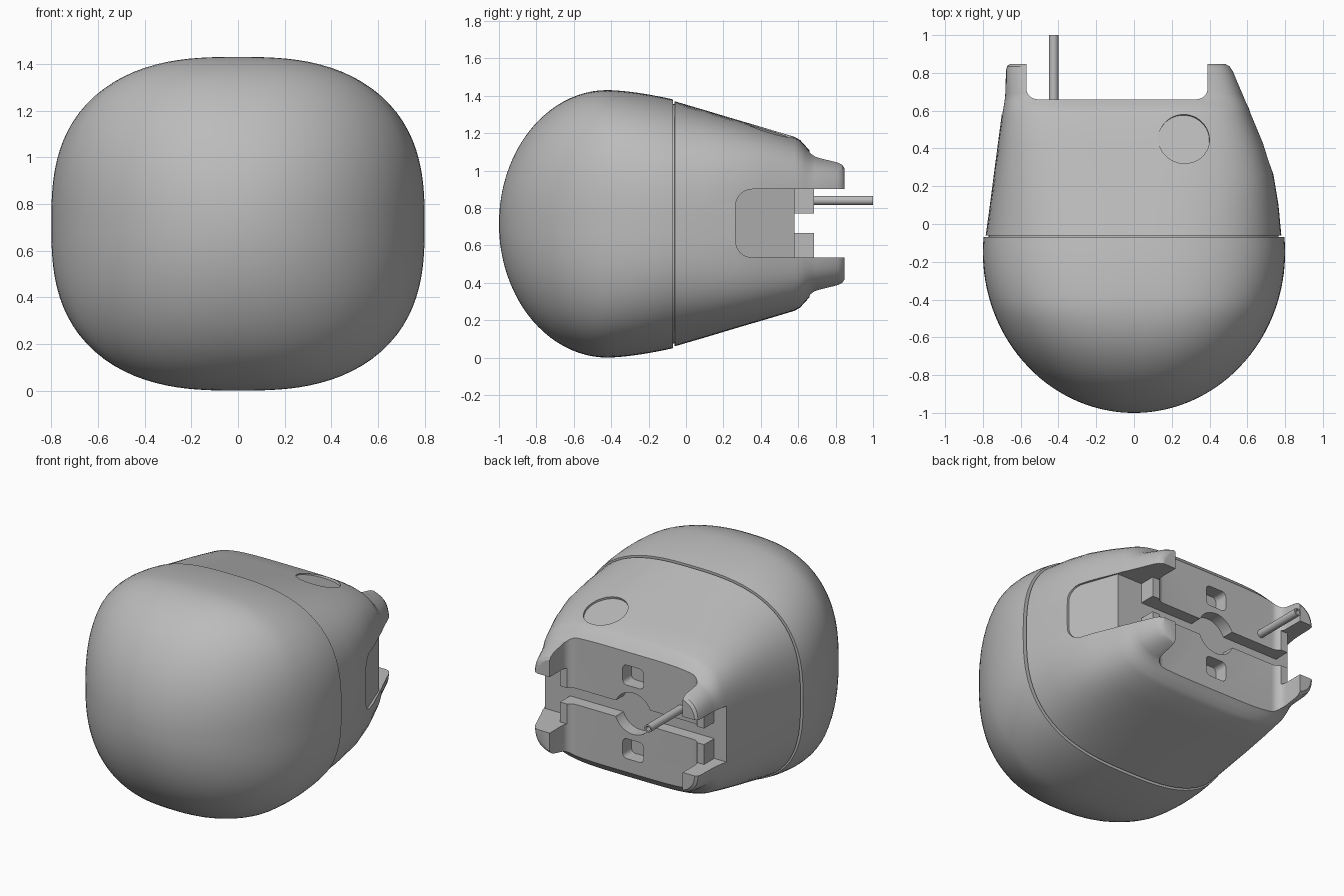
import bpy, bmesh, math
from mathutils import Matrix, Vector

cube = bpy.data.objects.get("Cube")
if cube:
    bpy.data.objects.remove(cube, do_unlink=True)

ZC = 0.715   # height of the centre line
SEG = 112

grey = bpy.data.materials.new("plain grey")
grey.use_nodes = True
grey.diffuse_color = (0.5, 0.5, 0.5, 1)
grey.node_tree.nodes["Principled BSDF"].inputs["Base Color"].default_value = (0.5, 0.5, 0.5, 1)


def finish(name, bm):
    bmesh.ops.recalc_face_normals(bm, faces=bm.faces)
    mesh = bpy.data.meshes.new(name)
    bm.to_mesh(mesh)
    bm.free()
    mesh.materials.append(grey)
    ob = bpy.data.objects.new(name, mesh)
    bpy.context.collection.objects.link(ob)
    return ob


def loft(name, rings):
    """Skin superellipse sections: (y, x_min, x_max, half_height, exponent)."""
    bm = bmesh.new()
    loops = []
    for y, x0, x1, h, n in rings:
        loop = []
        for i in range(SEG):
            a = 2 * math.pi * i / SEG
            c, s = math.cos(a), math.sin(a)
            r = (abs(c) ** n + abs(s) ** n) ** (-1 / n)
            loop.append(bm.verts.new(((x0 + x1) / 2 + (x1 - x0) / 2 * r * c, y, ZC + h * r * s)))
        loops.append(loop)
    for a, b in zip(loops, loops[1:]):
        for i in range(SEG):
            j = (i + 1) % SEG
            bm.faces.new((a[i], a[j], b[j], b[i]))
    bm.faces.new(loops[0])
    bm.faces.new(loops[-1])
    return finish(name, bm)


def box(name, lo, hi, axis=None, radius=0, front_only=False, shear=0):
    """Box between two corners; edges along one axis may be rounded."""
    bm = bmesh.new()
    bmesh.ops.create_cube(bm, size=1)
    lo, hi = Vector(lo), Vector(hi)
    for v in bm.verts:
        v.co = Vector([lo[k] + (v.co[k] + 0.5) * (hi[k] - lo[k]) for k in range(3)])
    if axis is not None:
        edges = [e for e in bm.edges
                 if abs(e.verts[0].co[axis] - e.verts[1].co[axis]) > 1e-5
                 and (not front_only or e.verts[0].co.y < lo.y + 1e-4)]
        bmesh.ops.bevel(bm, geom=edges, offset=radius, segments=8, profile=0.5, affect='EDGES')
    for v in bm.verts:
        v.co.x += shear * (v.co.y - lo.y)
    return finish(name, bm)


def cylinder(name, radius, depth, matrix):
    bm = bmesh.new()
    bmesh.ops.create_cone(bm, cap_ends=True, segments=64, radius1=radius, radius2=radius,
                          depth=depth, matrix=matrix)
    return finish(name, bm)


def cut(target, cutter):
    cutter.hide_render = True
    mod = target.modifiers.new("cut", 'BOOLEAN')
    mod.operation = 'DIFFERENCE'
    mod.solver = 'EXACT'
    mod.object = cutter
    bpy.context.view_layer.objects.active = target
    bpy.ops.object.modifier_apply(modifier=mod.name)
    bpy.data.objects.remove(cutter, do_unlink=True)


def smooth(ob):
    bpy.ops.object.select_all(action='DESELECT')
    ob.select_set(True)
    bpy.context.view_layer.objects.active = ob
    bpy.ops.object.shade_smooth_by_angle(angle=math.radians(28))


# Rounded front dome
rings = []
for i in range(1, 37):
    t = i / 36
    y = -1 + 0.93 * t ** 2 if t < 0.5 else -0.7675 + 0.6975 * (t - 0.5) / 0.5
    w = 0.8 * math.sqrt(1 - ((y + 0.15) / 0.85) ** 2)
    if y < -0.42:
        h = 0.715 * math.sqrt(1 - ((y + 0.42) / 0.58) ** 2)
    else:
        h = 0.715 - 0.05 * ((y + 0.42) / 0.35) ** 1.6
    n = 2.15 + 0.6 * min(1, (y + 1) / 0.55)
    rings.append((y, -w, w, h, n))
dome = loft("front_dome", rings)

# Tapered rear housing with a thin seam behind the dome
key = [(-0.06, -0.785, 0.78, 0.655, 2.8), (0.1, -0.763, 0.765, 0.608, 3.1),
       (0.27, -0.741, 0.737, 0.557, 3.5), (0.43, -0.72, 0.685, 0.51, 3.9),
       (0.58, -0.70, 0.622, 0.465, 4.3), (0.61, -0.695, 0.612, 0.448, 4.4),
       (0.64, -0.69, 0.598, 0.415, 4.6), (0.665, -0.687, 0.587, 0.387, 4.8),
       (0.69, -0.685, 0.577, 0.372, 5), (0.81, -0.68, 0.525, 0.342, 6),
       (0.835, -0.675, 0.508, 0.333, 6), (0.848, -0.66, 0.485, 0.318, 6)]
seam = [(-0.08, -0.77, 0.765, 0.64, 2.8), (-0.061, -0.77, 0.765, 0.64, 2.8)]
housing = loft("rear_housing", seam + key)

# Rear opening between the four prongs
cut(housing, box("centre_cut", (-0.57, 0.66, -0.5), (0.39, 1.2, 2), 2, 0.06, True))
cut(housing, box("prong_gap", (-1, 0.685, 0.535), (1, 1.2, 0.9)))
for lo, hi in ((-1, -0.61), (0.43, 1)):
    cut(housing, box("side_gap", (lo, 0.58, 0.535), (hi, 1.2, 0.9)))

# Cross channel, round seat and two pockets in the back plate
cut(housing, box("channel", (-1, 0.58, 0.665), (1, 1.2, 0.77)))
cut(housing, cylinder("round_seat", 0.135, 0.6,
                      Matrix.Translation((-0.08, 0.88, ZC)) @ Matrix.Rotation(math.pi / 2, 4, 'X')))
for s in (-1, 1):
    z = ZC + s * 0.24
    cut(housing, box("pocket", (-0.155, 0.57, z - 0.065), (-0.005, 1.2, z + 0.065), 1, 0.03))

# Recessed side panel and round thumb recess
cut(housing, box("side_panel", (0.724, 0.265, 0.535), (1.1, 0.7, 0.9), 0, 0.09, True, -0.36))
tilt = Matrix.Rotation(-0.29, 4, 'X') @ Matrix.Rotation(0.084, 4, 'Y')
cut(housing, cylinder("thumb_recess", 0.135, 0.2,
                      Matrix.Translation((0.265, 0.45, 1.213)) @ tilt @ Matrix.Translation((0, 0, 0.087))))

# Thin hollow tube at the back
tube_at = Matrix.Translation((-0.425, 0.79, 0.84)) @ Matrix.Rotation(math.pi / 2, 4, 'X')
tube = cylinder("rear_tube", 0.025, 0.42, tube_at)
cut(tube, cylinder("tube_bore", 0.015, 0.2, Matrix.Translation((0, 0.2, 0)) @ tube_at))

for ob in (dome, housing, tube):
    smooth(ob)
